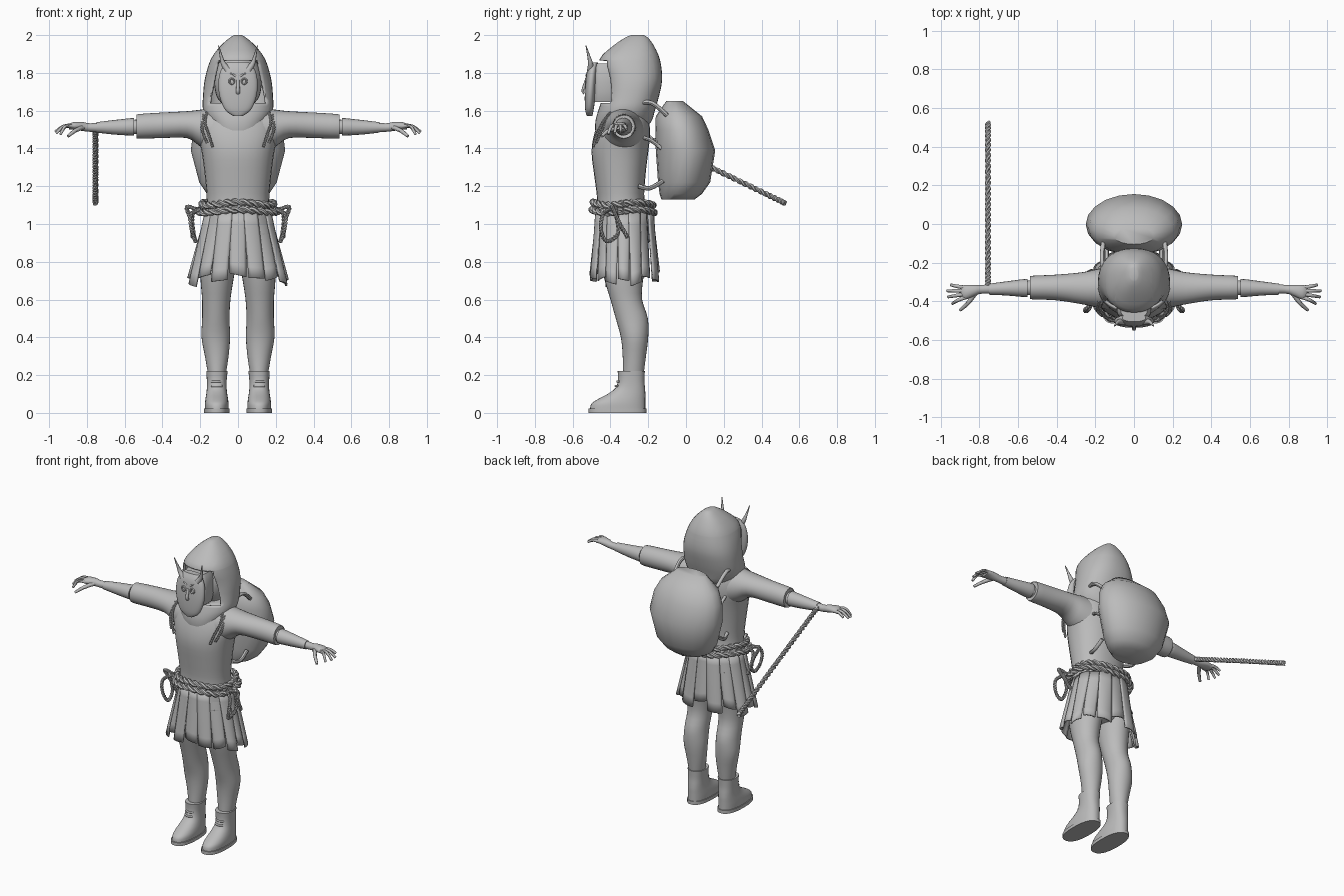
import bpy, bmesh, math
from mathutils import Vector

if "Cube" in bpy.data.objects:
    bpy.data.objects.remove(bpy.data.objects["Cube"])

grey = bpy.data.materials.new("plain grey")
grey.use_nodes = True
grey.diffuse_color = (0.5, 0.5, 0.5, 1)
grey.node_tree.nodes["Principled BSDF"].inputs["Base Color"].default_value = (0.5, 0.5, 0.5, 1)


def smooth_path(rows, steps):
    """Catmull-Rom interpolation of tuples of any length."""
    out = []
    for i in range(len(rows) - 1):
        quad = [rows[max(i - 1, 0)], rows[i], rows[i + 1], rows[min(i + 2, len(rows) - 1)]]
        for s in range(steps):
            t = s / steps
            out.append([b + t * (c - a) / 2 + t * t * (a - 2.5 * b + 2 * c - d / 2)
                        + t ** 3 * (1.5 * (b - c) + (d - a) / 2) for a, b, c, d in zip(*quad)])
    return out + [list(rows[-1])]


def finish(name, bm, mirror=False, angle=45):
    bmesh.ops.recalc_face_normals(bm, faces=bm.faces)
    mesh = bpy.data.meshes.new(name)
    bm.to_mesh(mesh)
    bm.free()
    mesh.materials.append(grey)
    mesh.shade_smooth()
    mesh.set_sharp_from_angle(angle=math.radians(angle))
    obj = bpy.data.objects.new(name, mesh)
    bpy.context.collection.objects.link(obj)
    if mirror:
        obj.modifiers.new("mirror", 'MIRROR')
    return obj


def skin(bm, rings, cap=True):
    loops = [[bm.verts.new(p) for p in ring] for ring in rings]
    n = len(loops[0])
    for lo, hi in zip(loops, loops[1:]):
        for i in range(n):
            j = (i + 1) % n
            bm.faces.new((lo[i], lo[j], hi[j], hi[i]))
    if cap:
        bm.faces.new(loops[0][::-1])
        bm.faces.new(loops[-1])


def loft_mesh(rings, axis='z', n=28, power=2.0, steps=3, cap=True):
    """Rings are (position, a0, a1, b0, b1): extents across the axis."""
    bm = bmesh.new()
    loops = []
    for t, a0, a1, b0, b1 in smooth_path(rings, steps):
        loop = []
        for i in range(n):
            w = 2 * math.pi * i / n
            c, s = math.cos(w), math.sin(w)
            a = (a0 + a1) / 2 + (a1 - a0) / 2 * math.copysign(abs(c) ** (2 / power), c)
            b = (b0 + b1) / 2 + (b1 - b0) / 2 * math.copysign(abs(s) ** (2 / power), s)
            loop.append((a, b, t) if axis == 'z' else (t, a, b))
        loops.append(loop)
    skin(bm, loops, cap)
    return bm


def loft(name, rings, mirror=False, **kw):
    return finish(name, loft_mesh(rings, **kw), mirror)


def sym(rows):
    """Rows of (z, half width, y0, y1) as centred rings."""
    return [(z, -w, w, y0, y1) for z, w, y0, y1 in rows]


def add_tube(bm, pts, r0, r1, n=8):
    pts = [Vector(p) for p in pts]
    rings = []
    side = None
    for i, p in enumerate(pts):
        d = (pts[min(i + 1, len(pts) - 1)] - pts[max(i - 1, 0)]).normalized()
        ref = side if side else (Vector((1, 0, 0)) if abs(d.x) < 0.8 else Vector((0, 0, 1)))
        side = (ref - d * ref.dot(d)).normalized()
        up = d.cross(side)
        r = r0 + (r1 - r0) * i / (len(pts) - 1)
        rings.append([p + r * (side * math.cos(2 * math.pi * k / n) + up * math.sin(2 * math.pi * k / n))
                      for k in range(n)])
    skin(bm, rings)


def tube(name, pts, r0, r1=None, mirror=False, steps=4):
    bm = bmesh.new()
    add_tube(bm, smooth_path(pts, steps), r0, r0 if r1 is None else r1)
    return finish(name, bm, mirror)


def rope(name, pts, radius, twists, mirror=False, count=96):
    """Two strands wound round a smooth path."""
    path = [Vector(p) for p in smooth_path(pts, max(1, count // (len(pts) - 1)))]
    bm = bmesh.new()
    for strand in (0, math.pi):
        line = []
        for i, p in enumerate(path):
            d = (path[min(i + 1, len(path) - 1)] - path[max(i - 1, 0)]).normalized()
            u = d.orthogonal() if abs(d.z) > 0.95 else d.cross(Vector((0, 0, 1)))
            u.normalize()
            w = strand + 2 * math.pi * twists * i / len(path)
            line.append(p + radius * 0.5 * (u * math.cos(w) + d.cross(u) * math.sin(w)))
        add_tube(bm, line, radius * 0.58, radius * 0.58, 6)
    return finish(name, bm, mirror)


# Tunic and sleeves
loft("tunic_body", sym([(1.0, .18, -.48, -.19), (1.12, .165, -.47, -.22), (1.25, .175, -.485, -.215),
                        (1.38, .192, -.5, -.2), (1.48, .21, -.485, -.19), (1.57, .19, -.45, -.2),
                        (1.63, .12, -.41, -.22)]), power=2.2)
loft("sleeve", [(.12, -.45, -.22, 1.36, 1.615), (.2, -.43, -.235, 1.41, 1.605), (.27, -.415, -.25, 1.455, 1.597),
                (.4, -.395, -.262, 1.455, 1.59), (.525, -.39, -.268, 1.452, 1.582),
                (.535, -.385, -.273, 1.458, 1.576)], True, axis='x')

# Forearms, bracers and hands
loft("forearm", [(.5, -.37, -.29, 1.475, 1.555), (.65, -.365, -.3, 1.48, 1.545), (.78, -.36, -.315, 1.488, 1.533),
                 (.82, -.37, -.315, 1.492, 1.54), (.87, -.39, -.315, 1.5, 1.54), (.895, -.38, -.32, 1.5, 1.528)],
     True, axis='x', n=16)
loft("bracer", [(.55, -.378, -.285, 1.468, 1.562), (.57, -.378, -.285, 1.468, 1.56), (.66, -.37, -.297, 1.474, 1.55),
                (.75, -.366, -.309, 1.484, 1.539)], True, axis='x', n=16)
for i, (x, y, z) in enumerate([(.95, -.315, 1.5), (.968, -.346, 1.488), (.963, -.378, 1.48), (.94, -.412, 1.475)]):
    base = (.87, -.33 - .016 * i, 1.518)
    tube(f"finger_{i + 1}", [base, (.9 + .3 * (x - .9), (base[1] + y) / 2, 1.518), (x, y, z)], .0115, .007, True)
tube("thumb", [(.82, -.355, 1.512), (.86, -.41, 1.495), (.9, -.446, 1.465)], .014, .008, True)

# Legs
loft("leg", [(.2, .065, .158, -.335, -.225), (.3, .05, .175, -.335, -.212), (.4, .042, .193, -.345, -.2),
             (.5, .045, .19, -.372, -.202), (.6, .04, .19, -.4, -.232), (.7, .025, .198, -.43, -.228),
             (.8, .01, .2, -.45, -.21), (.95, .0, .19, -.46, -.2)], True)
loft("hips", sym([(.78, .1, -.4, -.25), (.86, .18, -.455, -.2), (1.02, .17, -.465, -.2)]))

# Boots
loft("sole", [(0, .045, .18, -.515, -.21), (.022, .045, .18, -.515, -.21)], True, steps=1, power=2.4)
loft("boot", [(.022, .05, .175, -.508, -.215), (.05, .05, .175, -.5, -.215), (.075, .053, .172, -.462, -.215),
              (.1, .057, .168, -.415, -.215), (.13, .06, .165, -.375, -.217), (.17, .06, .165, -.36, -.22),
              (.222, .055, .168, -.362, -.218)], True, power=2.3)
for z, y in ((.142, -.372), (.166, -.363)):
    tube("boot_strap", [(.085, y + .012, z), (.113, y, z), (.141, y + .012, z)], .006, None, True)

# Hood with a cut face opening
bm = loft_mesh(sym([(1.45, .07, -.46, -.36), (1.48, .12, -.478, -.25), (1.54, .155, -.48, -.185),
                    (1.6, .185, -.465, -.165), (1.68, .185, -.44, -.142), (1.77, .175, -.44, -.126),
                    (1.87, .145, -.458, -.138), (1.94, .095, -.39, -.168), (1.985, .045, -.325, -.2),
                    (2.0, .02, -.29, -.225)]), power=2.3, n=36)
planes = [(Vector((0, 0, z)), Vector((0, 0, s))) for z, s in ((1.64, -1), (1.865, 1))]
planes += [(Vector((s * .152, 0, 1.64)), Vector((s, 0, .2))) for s in (-1, 1)]
for co, no in planes:
    bmesh.ops.bisect_plane(bm, geom=bm.verts[:] + bm.edges[:] + bm.faces[:], plane_co=co, plane_no=no)
inside = [f for f in bm.faces if f.calc_center_median().y < -.3
          and all((f.calc_center_median() - co).dot(no) < 0 for co, no in planes)]
bmesh.ops.delete(bm, geom=inside, context='FACES')
hood = finish("hood", bm)
shell = hood.modifiers.new("cloth", 'SOLIDIFY')
shell.thickness = .012
loft("hood_knob", sym([(1.99, .018, -.29, -.23), (2.0, .012, -.28, -.24)]), steps=1, n=12)

# Head and mask
loft("head", sym([(1.5, .07, -.36, -.24), (1.62, .08, -.38, -.22), (1.68, .115, -.41, -.19),
                  (1.78, .125, -.42, -.18), (1.88, .085, -.38, -.2), (1.91, .03, -.32, -.26)]))
loft("mask_padding", sym([(1.645, .075, -.49, -.36), (1.7, .088, -.49, -.36), (1.8, .088, -.49, -.36),
                          (1.85, .07, -.48, -.36)]), power=4, steps=2)
loft("mask", sym([(1.572, .025, -.525, -.495), (1.6, .065, -.533, -.49), (1.65, .09, -.536, -.482),
                  (1.71, .103, -.535, -.476), (1.77, .102, -.53, -.472), (1.82, .088, -.522, -.468),
                  (1.855, .06, -.505, -.466)]), power=2.4)
tube("mask_nose", [(0, -.528, 1.76), (0, -.543, 1.71), (0, -.534, 1.695)], .008, .012)
for x in (-.033, .033):
    ring = [(x + .013 * math.cos(k * math.pi / 6), -.53, 1.755 + .015 * math.sin(k * math.pi / 6)) for k in range(13)]
    tube("eye_rim", ring, .005, steps=1)
tube("brow", [(.012, -.526, 1.782), (.035, -.524, 1.795), (.07, -.512, 1.788)], .006, .003, True)
tube("horn", [(.055, -.505, 1.815), (.078, -.506, 1.85), (.09, -.515, 1.89), (.103, -.53, 1.945)], .019, .002, True)

# Backpack with straps
loft("backpack", sym([(1.13, .12, -.13, .045), (1.16, .165, -.14, .085), (1.22, .205, -.148, .128),
                      (1.39, .25, -.16, .155), (1.5, .235, -.162, .118), (1.57, .2, -.16, .085),
                      (1.65, .105, -.105, -.015)]), n=20, steps=1)
tube("upper_strap", [(.14, -.3, 1.61), (.155, -.25, 1.637), (.165, -.18, 1.64), (.16, -.1, 1.575)], .012, None, True)
tube("middle_strap", [(.13, -.24, 1.46), (.14, -.19, 1.445), (.14, -.13, 1.4)], .01, None, True)
tube("lower_strap", [(.13, -.25, 1.2), (.15, -.19, 1.19), (.15, -.12, 1.23)], .012, None, True)
rope("hood_cord", [(.165, -.4, 1.59), (.175, -.44, 1.54), (.155, -.475, 1.47), (.135, -.49, 1.41)], .008, 8, True, 48)
rope("hood_cord_short", [(.18, -.4, 1.58), (.19, -.445, 1.5), (.165, -.475, 1.43)], .008, 6, True, 48)

# Pleated skirt panels
panels = 16
for k in range(panels):
    bm = bmesh.new()
    mid = 2 * math.pi * k / panels - math.pi / 2
    outer = .008 if k % 2 else 0
    drop = .33 + .035 * abs(math.cos(mid)) + .02 * math.sin(3 * k)
    grid = []
    for row in range(7):
        v = row / 6
        line = []
        for col in range(7):
            u = col / 3 - 1
            w = mid + u * math.pi / panels * (1.12 - .2 * v)
            grow = outer + .012 * v * (1 - u * u)
            rx, ry = .172 + .085 * v + grow, .145 + .025 * v + grow
            line.append(bm.verts.new((rx * math.cos(w), -.33 + ry * math.sin(w),
                                      1.06 - drop * v - .012 * u * v * math.sin(2 * k + 1))))
        grid.append(line)
    for a, b in zip(grid, grid[1:]):
        for i in range(6):
            bm.faces.new((a[i], a[i + 1], b[i + 1], b[i]))
    finish(f"skirt_panel_{k + 1}", bm).modifiers.new("cloth", 'SOLIDIFY').thickness = .01

# Rope belt, side loops and hanging rope
for i, z in enumerate((1.107, 1.068)):
    pts = [((.19 + .02 * i) * math.cos(a), -.333 + (.158 + .006 * i) * math.sin(a), z + .008 * math.sin(3 * a))
           for a in (2 * math.pi * k / 24 for k in range(25))]
    rope(f"belt_rope_{i + 1}", pts, .019, 14, count=192)
rope("side_loop", [(.2, -.4, 1.08), (.25, -.44, 1.05), (.245, -.45, .97), (.225, -.42, .91), (.235, -.36, .95),
                   (.24, -.37, 1.05), (.2, -.37, 1.08)], .011, 16, True)
rope("rope_end", [(.2, -.38, 1.07), (.27, -.39, 1.09), (.25, -.36, 1.02), (.24, -.31, .93)], .011, 10, True)
rope("hand_rope", [(-.755, -.325, 1.515), (-.755, .1, 1.315), (-.755, .525, 1.11)], .015, 17, count=200)
